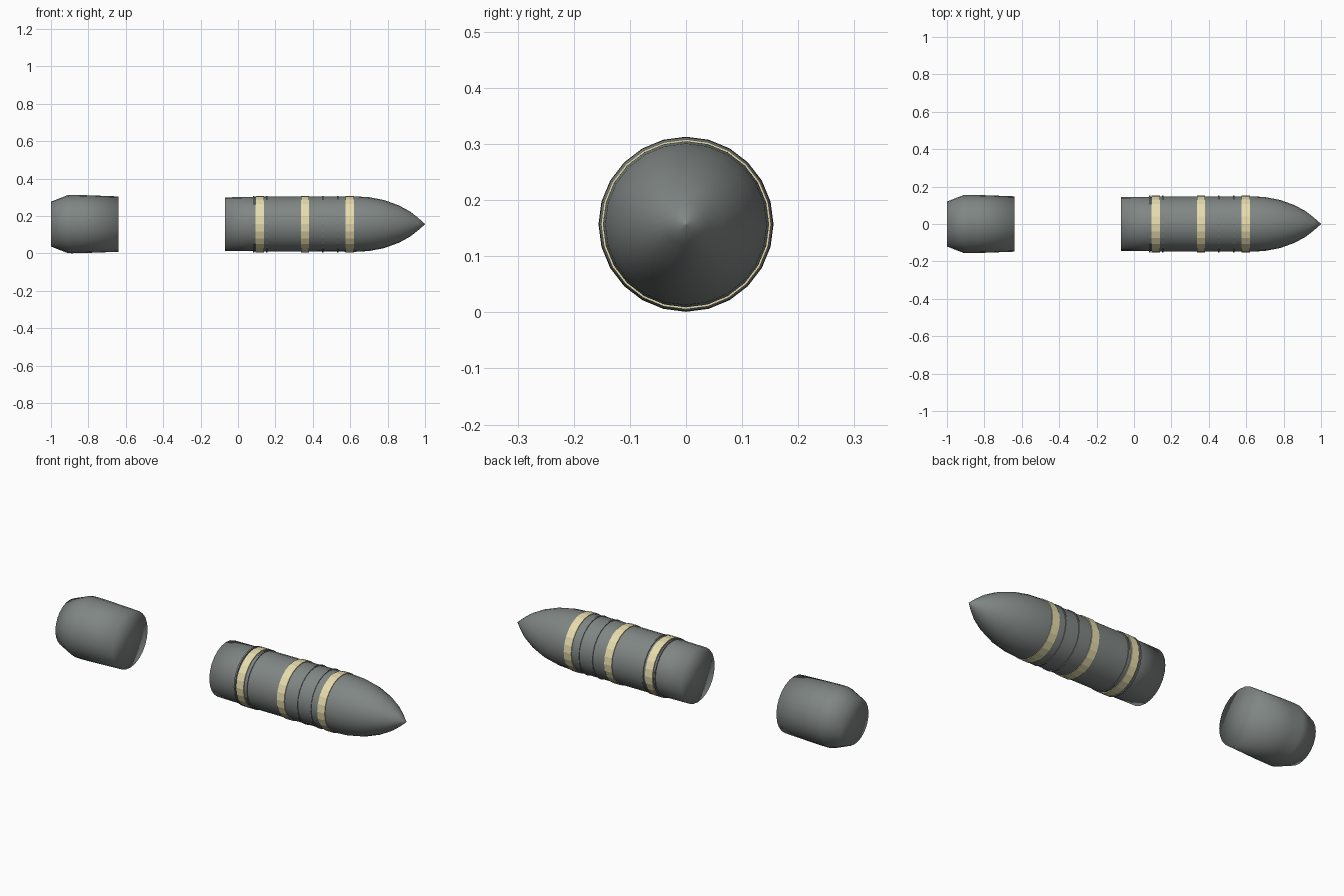
import bpy, bmesh, math

if "Cube" in bpy.data.objects:
    bpy.data.objects.remove(bpy.data.objects["Cube"])

SIDES = 24
AXIS_Z = 0.157  # height of the long axis


def make_material(name, colour):
    mat = bpy.data.materials.new(name)
    mat.diffuse_color = (*colour, 1)
    mat.use_nodes = True
    mat.node_tree.nodes["Principled BSDF"].inputs["Base Color"].default_value = mat.diffuse_color
    return mat


steel = make_material("dark_grey_steel", (0.215, 0.24, 0.23))
tan = make_material("tan_band", (0.80, 0.72, 0.42))


def lathe(name, profile, material, smooth=True, closed=False):
    """Revolve (x, radius) points around the long axis; open profiles get fan caps."""
    bm = bmesh.new()
    rings = []
    for x, r in profile:
        rings.append([bm.verts.new((x, r * math.sin(2 * math.pi * i / SIDES),
                                    AXIS_Z + r * math.cos(2 * math.pi * i / SIDES)))
                      for i in range(SIDES)])
    pairs = list(zip(rings, rings[1:]))
    if closed:
        pairs.append((rings[-1], rings[0]))
    else:
        for ring_verts, x in ((rings[0], profile[0][0]), (rings[-1], profile[-1][0])):
            centre = bm.verts.new((x, 0, AXIS_Z))
            for i in range(SIDES):
                bm.faces.new((ring_verts[i - 1], ring_verts[i], centre))
    for a, b in pairs:
        for i in range(SIDES):
            bm.faces.new((a[i - 1], a[i], b[i], b[i - 1]))
    bmesh.ops.recalc_face_normals(bm, faces=bm.faces)
    for f in bm.faces:
        f.smooth = smooth
    mesh = bpy.data.meshes.new(name)
    bm.to_mesh(mesh)
    bm.free()
    mesh.materials.append(material)
    obj = bpy.data.objects.new(name, mesh)
    bpy.context.collection.objects.link(obj)
    return obj


# Propellant case with tapered base
lathe("propellant_case", [(-1, 0.12), (-0.91, 0.155), (-0.89, 0.156),
                          (-0.83, 0.155), (-0.64, 0.148)], steel)

# Projectile: body and pointed nose
lathe("projectile_body", [(-0.07, 0.143), (0.08, 0.145), (0.15, 0.147), (0.40, 0.1475),
                          (0.63, 0.148), (0.70, 0.144), (0.78, 0.129), (0.86, 0.100),
                          (0.92, 0.067), (0.96, 0.036), (1, 0.0008)], steel)


def ring(name, x0, x1, radius, material):
    """Thin hoop wrapped around the projectile."""
    inner = radius - 0.008
    return lathe(name, [(x0, inner), (x0, radius), (x1, radius), (x1, inner)],
                 material, False, True)


# Coloured bands
for i, x in enumerate((0.094, 0.336, 0.576)):
    ring(f"band_{i + 1}", x, x + 0.044, 0.1515, tan)

# Thin ridges beside the bands
for i, x in enumerate((0.08, 0.15, 0.45, 0.53)):
    ring(f"ridge_{i + 1}", x, x + 0.008, 0.1512, steel)
